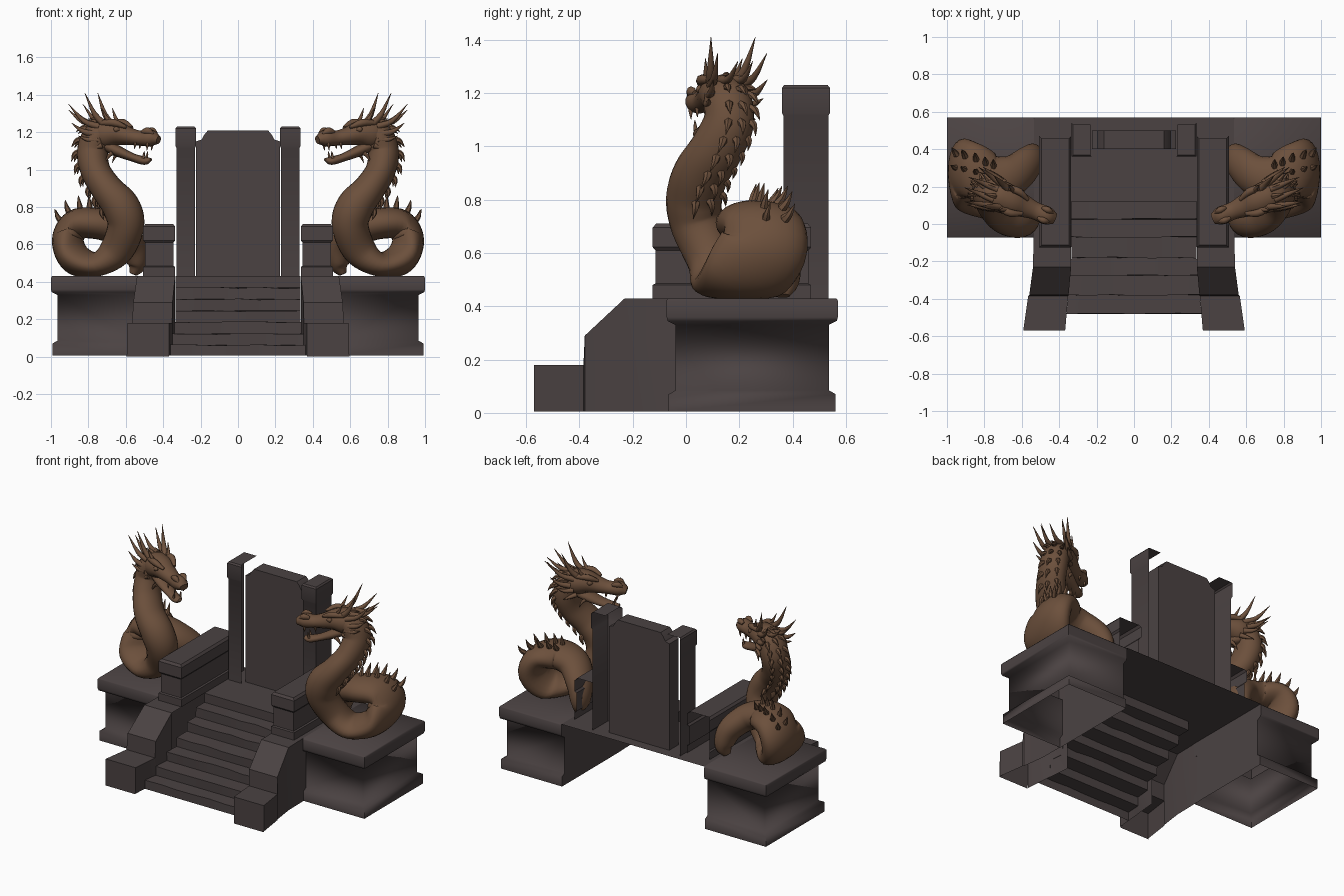
import bpy, math, random
from mathutils import Vector as V

if "Cube" in bpy.data.objects:
    bpy.data.objects.remove(bpy.data.objects["Cube"])
random.seed(4)


def material(name, rgb):
    m = bpy.data.materials.new(name)
    m.diffuse_color = (*rgb, 1)
    m.use_nodes = True
    m.node_tree.nodes["Principled BSDF"].inputs["Base Color"].default_value = m.diffuse_color
    return m


STONE = material("dark stone", (0.07, 0.055, 0.055))
BRONZE = material("brown bronze", (0.15, 0.08, 0.045))


def make(name, verts, faces, mat, mirror=True, angle=35):
    me = bpy.data.meshes.new(name)
    me.from_pydata([tuple(v) for v in verts], [], faces)
    me.materials.append(mat)
    ob = bpy.data.objects.new(name, me)
    bpy.context.collection.objects.link(ob)
    bpy.context.view_layer.objects.active = ob
    ob.select_set(True)
    bpy.ops.object.shade_smooth_by_angle(angle=math.radians(angle))
    ob.select_set(False)
    if mirror:
        mod = ob.modifiers.new("mirror", 'MIRROR')
        mod.use_mirror_merge = False
    return ob


def block(name, x0, x1, y0, y1, levels, skip=(), fixed_inner=False, angle=35):
    """Moulded open-bottom block; levels are (z, inset); sides 0 front 1 outer 2 back 3 inner."""
    vs, fs = [], []
    for z, i in levels:
        a = x0 if fixed_inner else x0 + i
        vs += [(a, y0 + i, z), (x1 - i, y0 + i, z), (x1 - i, y1 - i, z), (a, y1 - i, z)]
    for k in range(len(levels) - 1):
        for s in range(4):
            if s not in skip:
                a, b = 4 * k + s, 4 * k + (s + 1) % 4
                fs.append((a, b, b + 4, a + 4))
    n = len(vs)
    fs.append((n - 4, n - 3, n - 2, n - 1))
    return make(name, vs, fs, STONE, angle=angle)


# Stonework: plinths, armrests, pillars
block("plinths", 0.535, 1.0, -0.073, 0.57,
      [(0.005, 0.008), (0.07, 0.008), (0.085, 0.034), (0.33, 0.034), (0.345, 0.004),
       (0.36, 0), (0.422, 0), (0.43, 0.006)], fixed_inner=True, angle=65)
block("armrests", 0.336, 0.507, -0.125, 0.47,
      [(0.43, 0), (0.48, 0), (0.485, 0.01), (0.61, 0.01), (0.622, 0), (0.695, 0), (0.71, 0.012)], skip=(2,))
block("pillars", 0.225, 0.334, 0.36, 0.54,
      [(0.43, 0.006), (1.115, 0.006), (1.125, 0), (1.22, 0), (1.23, 0.008)], skip=(2, 3))

# Backrest with stepped shoulders
half = [(0.225, 0.43), (0.225, 1.15), (0.195, 1.16), (0.178, 1.19), (0.16, 1.21)]
outline = half + [(-x, z) for x, z in reversed(half)]
n = len(outline)
bv = [(x, 0.40, z) for x, z in outline] + [(x, 0.50, z) for x, z in outline]
bf = [tuple(reversed(range(n))), tuple(range(n, 2 * n))]
bf += [(i, i + 1, i + 1 + n, i + n) for i in range(n - 1)]
make("backrest", bv, bf, STONE, mirror=False)

# Flared stair cheeks: (y, z, inner x, outer x)
prof = [(-0.57, 0.0, 0.37, 0.595), (-0.57, 0.18, 0.368, 0.592), (-0.385, 0.18, 0.352, 0.566),
        (-0.38, 0.29, 0.35, 0.56), (-0.23, 0.43, 0.336, 0.54), (-0.02, 0.43, 0.335, 0.536),
        (0.57, 0.43, 0.335, 0.535)]
cv, cf = [], []
for y, z, a, b in prof:
    cv += [(a, y, z), (b, y, z), (a, y, 0.005), (b, y, 0.005)]
for k in range(len(prof) - 1):
    i, j = 4 * k, 4 * k + 4
    cf.append((i, i + 1, j + 1, j))
    if 0 < k < 5:
        cf.append((i + 1, i + 3, j + 3, j + 1))
    if 0 < k < 4:
        cf.append((i, j, j + 2, i + 2))
make("stair_cheeks", cv, cf, STONE, angle=20)

# Worn steps and the seat floor as one sheet
edges = [-0.48, -0.38, -0.275, -0.18, -0.07, 0.025, 0.12]
rows = [(edges[0], 0.005, 0)]
for k, y in enumerate(edges):
    z = 0.43 * (k + 1) / 7
    if k:
        rows.append((y, z - 0.43 / 7, 0))
    rows.append((y, z, 0.004 if k < 6 else 0))
rows.append((0.57, 0.43, 0))
cols = 7
sv, sf = [], []
for y, z, j in rows:
    w = 0.335 + max(0, -0.2 - y) * 0.09
    for c in range(cols):
        sv.append((w * (2 * c / (cols - 1) - 1), y + random.uniform(-j, j), z + random.uniform(-j, j)))
for r in range(len(rows) - 1):
    for c in range(cols - 1):
        a = r * cols + c
        sf.append((a, a + 1, a + 1 + cols, a + cols))
make("steps_and_floor", sv, sf, STONE, mirror=False, angle=25)


# Swept tubes: points are (x, y, z, radius in the vertical plane, radius across)
def smooth_path(pts, sub):
    P = [V(p) for p in pts]
    P = [2 * P[0] - P[1]] + P + [2 * P[-1] - P[-2]]
    out = []
    for i in range(1, len(P) - 2):
        a, b, c, d = P[i - 1:i + 3]
        for s in range(sub):
            t = s / sub
            out.append(0.5 * (2 * b + (c - a) * t + (2 * a - 5 * b + 4 * c - d) * t * t
                              + (3 * b - a - 3 * c + d) * t ** 3))
    return out + [P[-2]]


def frames(path):
    out = []
    for i, p in enumerate(path):
        t = (path[min(i + 1, len(path) - 1)].to_3d() - path[max(i - 1, 0)].to_3d()).normalized()
        nrm = V((0, 1, 0)).cross(t).normalized()
        out.append((p.to_3d(), t, nrm, t.cross(nrm)))
    return out


def tube(pts, sub=5, sides=16):
    path = smooth_path([V(p) for p in pts], sub)
    vs, fs = [], []
    for p, (c, t, u, b) in zip(path, frames(path)):
        for s in range(sides):
            a = 2 * math.pi * s / sides
            vs.append(c + u * (p[3] * math.cos(a)) + b * (p[4] * math.sin(a)))
    for k in range(len(path) - 1):
        for s in range(sides):
            a, b = k * sides + s, k * sides + (s + 1) % sides
            fs.append((a, b, b + sides, a + sides))
    fs += [tuple(reversed(range(sides))), tuple(range(len(vs) - sides, len(vs)))]
    return vs, fs


def join(name, parts):
    vs, fs = [], []
    for v, f in parts:
        fs += [tuple(i + len(vs) for i in g) for g in f]
        vs += v
    return make(name, vs, fs, BRONZE, angle=50)


def thorn(base, mid, tip, r, sides=6):
    return tube([(*base, r, r), (*mid, r * 0.7, r * 0.7), (*tip, 0.001, 0.001)], 3, sides)


# Coiled dragon body from neck to tail
body = [(0.69, 0.14, 1.20, 0.06, 0.075), (0.75, 0.155, 1.175, 0.08, 0.09), (0.778, 0.16, 1.09, 0.083, 0.095),
        (0.76, 0.115, 0.99, 0.08, 0.1), (0.70, 0.055, 0.895, 0.085, 0.105), (0.625, 0.03, 0.80, 0.1, 0.105),
        (0.60, 0.045, 0.70, 0.098, 0.1), (0.65, 0.10, 0.57, 0.09, 0.095), (0.75, 0.14, 0.495, 0.065, 0.125),
        (0.865, 0.215, 0.52, 0.085, 0.165), (0.91, 0.29, 0.62, 0.085, 0.165), (0.865, 0.285, 0.705, 0.083, 0.15),
        (0.76, 0.24, 0.712, 0.083, 0.13), (0.65, 0.26, 0.68, 0.085, 0.11), (0.565, 0.33, 0.60, 0.075, 0.09),
        (0.54, 0.36, 0.50, 0.055, 0.07), (0.56, 0.36, 0.44, 0.02, 0.03)]
join("dragon_bodies", [tube(body, 6, 24)])

# Thorns down the back of the neck and over the top of the coil
path = smooth_path([V(p) for p in body], 6)
spines = []
for i, (c, t, u, b) in enumerate(frames(path)):
    neck = 3 <= i <= 27 and i % 3 == 0
    coil = 64 <= i <= 73 and i % 2 == 0
    if not (neck or coil):
        continue
    for ang in ((0.0, 0.6, 1.2) if neck else (0.1, 0.8)):
        # pick the outward side of the curve, then lean toward the rear
        out = u if u.dot(V((1, 0, 0.6))) > 0 else -u
        d = (out * math.cos(ang) + V((0, 1, 0)) * math.sin(ang)).normalized()
        r = path[i][3] * math.cos(ang) ** 2 + path[i][4] * math.sin(ang) ** 2
        base = c + d * (r - 0.014)
        lean = t if neck else V((0.1, 0.25, 0.85))
        L = 0.055 if neck else 0.05
        spines.append(thorn(base, base + d * L * 0.5 + lean * L * 0.25, base + d * L * 0.75 + lean * L, 0.018))
join("dragon_spines", spines)

# Head space: forward, sideways, up
ORG, FWD, SIDE = V((0.72, 0.15, 1.19)), V((-0.924, -0.383, 0)), V((0.383, -0.924, 0))


def H(f, s, w):
    return ORG + FWD * f + SIDE * s + V((0, 0, w))


def head_tube(secs, sub=4, sides=14):
    return tube([(*H(f, s, w), rh, rw) for f, s, w, rh, rw in secs], sub, sides)


head = [head_tube([(-0.07, 0, 0.0, 0.05, 0.06), (0, 0, 0.0, 0.08, 0.085), (0.07, 0, 0.005, 0.07, 0.08),
                   (0.14, 0, -0.01, 0.05, 0.062), (0.21, 0, -0.022, 0.04, 0.048),
                   (0.275, 0, -0.022, 0.045, 0.05), (0.32, 0, -0.032, 0.022, 0.03)]),
        head_tube([(0.0, 0, -0.055, 0.03, 0.05), (0.08, 0, -0.09, 0.03, 0.05), (0.17, 0, -0.125, 0.022, 0.04),
                   (0.24, 0, -0.143, 0.022, 0.034), (0.275, 0, -0.135, 0.008, 0.015)])]
for s in (-1, 1):
    # brow ridge, eye, nostril
    head.append(head_tube([(0.02, s * 0.06, 0.06, 0.015, 0.015), (0.09, s * 0.062, 0.06, 0.02, 0.02),
                           (0.15, s * 0.04, 0.035, 0.008, 0.01)], 3, 8))
    head.append(head_tube([(0.085, s * 0.066, 0.025, 0.004, 0.004), (0.1, s * 0.066, 0.025, 0.016, 0.014),
                           (0.12, s * 0.062, 0.025, 0.004, 0.004)], 3, 8))
    head.append(head_tube([(0.235, s * 0.03, 0.01, 0.01, 0.01), (0.27, s * 0.03, 0.016, 0.02, 0.018),
                           (0.3, s * 0.026, 0.0, 0.006, 0.006)], 3, 8))
join("dragon_heads", head)

# Horns, mane, beard and teeth: (base, tip, radius, upward bow)
horns = []
for s in (-1, 1):
    for b, e, r, bow in [((0.03, 0.05, 0.05), (-0.07, 0.09, 0.22), 0.02, -0.03),
                         ((0.0, 0.06, 0.04), (-0.16, 0.10, 0.16), 0.019, -0.03),
                         ((-0.02, 0.03, 0.06), (-0.19, 0.03, 0.13), 0.019, -0.03),
                         ((0.07, 0.05, 0.05), (0.02, 0.075, 0.14), 0.014, -0.01),
                         ((-0.02, 0.075, 0.0), (-0.14, 0.11, 0.06), 0.019, -0.015),
                         ((0.0, 0.075, -0.03), (-0.1, 0.11, -0.01), 0.018, -0.01),
                         ((0.02, 0.065, -0.06), (-0.06, 0.095, -0.09), 0.016, 0.0),
                         ((0.07, 0.04, -0.1), (0.03, 0.05, -0.155), 0.013, 0.01),
                         ((0.27, 0.032, -0.045), (0.265, 0.032, -0.088), 0.009, 0),
                         ((0.2, 0.035, -0.045), (0.195, 0.035, -0.08), 0.008, 0),
                         ((0.24, 0.024, -0.13), (0.248, 0.024, -0.09), 0.008, 0)]:
        p, q = H(b[0], s * b[1], b[2]), H(e[0], s * e[1], e[2])
        horns.append(thorn(p, (p + q) / 2 + V((0, 0, bow)), q, r, 8))
join("dragon_horns_and_teeth", horns)
